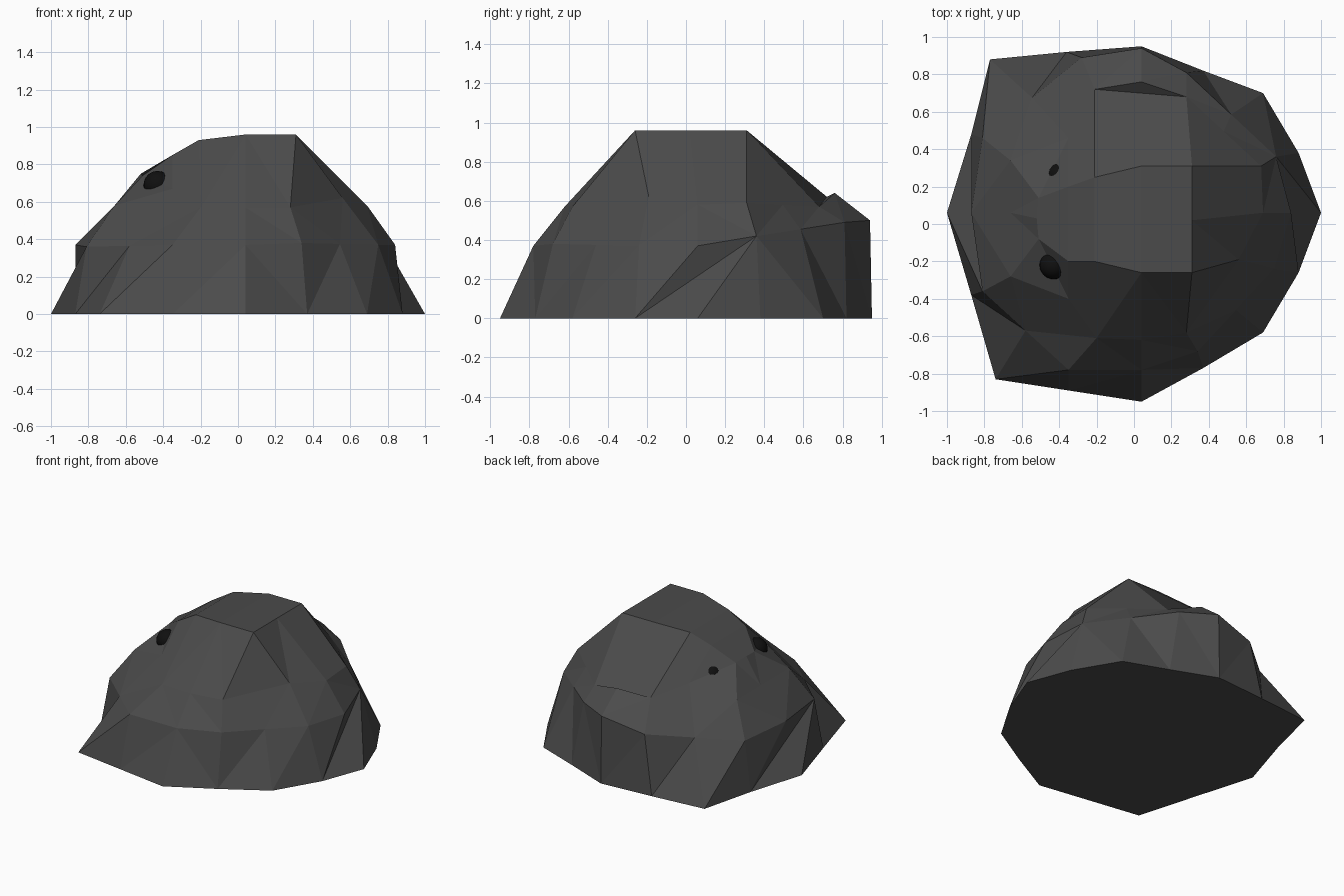
import bpy, bmesh
from mathutils import Vector

if "Cube" in bpy.data.objects:
    bpy.data.objects.remove(bpy.data.objects["Cube"])


def material(name, grey):
    m = bpy.data.materials.new(name)
    m.diffuse_color = (grey, grey, grey, 1)
    m.use_nodes = True
    m.node_tree.nodes["Principled BSDF"].inputs["Base Color"].default_value = m.diffuse_color
    return m


def ring(points):
    """Closed 16-point ring; None becomes the midpoint of its neighbours."""
    n = len(points)
    return [Vector(p) if p else (Vector(points[i - 1]) + Vector(points[(i + 1) % n])) / 2
            for i, p in enumerate(points)]


# Cross-section rings, from the ground up, starting at the front left corner
base = ring([(x, y, 0) for x, y in [
    (-.74, -.83), (-.35, -.89), (.04, -.95), (.37, -.77), (.69, -.58), (.88, -.26),
    (1, .06), (.88, .38), (.69, .70), (.37, .82), (.04, .95), (-.36, .92),
    (-.77, .88), (-.87, .48), (-1, .06), (-.87, -.38)]])
low = ring([
    None, (-.35, -.78, .37), (.04, -.78, .37), (.34, -.68, .38), None, (.75, -.24, .37),
    (.84, .06, .37), (.76, .36, .42), None, (.28, .81, .49), (.04, .94, .50),
    (-.28, .89, .43), None, (-.81, .46, .36), (-.87, .06, .37), (-.81, -.36, .36)])
high = ring([
    (-.35, -.40, .67), (-.20, -.61, .57), (.04, -.62, .57), (.28, -.58, .57), None,
    (.56, -.19, .62), (.69, .06, .58), (.68, .31, .59), None, (.28, .68, .57),
    (.04, .76, .64), (-.21, .72, .62), (-.35, .46, .67), (-.66, .34, .58),
    (-.66, .06, .58), (-.66, -.28, .58)])
fr, br = (.31, -.26, .96), (.31, .31, .96)
crown = ring([
    (-.35, -.20, .85), (-.21, -.20, .93), (.04, -.26, .96), fr, fr, fr,
    (.31, .02, .96), br, br, br, (.04, .31, .96), (-.21, .25, .93),
    (-.35, .20, .85), (-.51, .14, .74), (-.52, .03, .75), (-.51, -.08, .74)])

bm = bmesh.new()
cache = {}


def vert(p):
    key = tuple(round(c, 4) for c in p)
    if key not in cache:
        cache[key] = bm.verts.new(p)
    return cache[key]


def face(*pts):
    vs = list(dict.fromkeys(vert(p) for p in pts))
    if len(vs) > 2:
        bm.faces.new(vs)


N = 16
# Skirt: plain panels, with a folded panel group on each side
for i in range(N):
    j = (i + 1) % N
    if i in (5, 13):
        k = (i + 2) % N
        face(base[i], low[j], low[i])
        face(base[i], low[k], low[j])
        face(base[i], base[j], low[k])
        face(base[j], base[k], low[k])
    elif i not in (6, 14):
        face(base[i], base[j], low[j], low[i])

# Middle and upper bands
for i in range(N):
    j = (i + 1) % N
    face(low[i], low[j], high[j], high[i])
    if i not in (9, 10):
        face(high[i], high[j], crown[j], crown[i])
# Flat back panel with a small ledge under it
face(high[9], high[11], crown[11], crown[10], crown[9])
face(high[9], high[10], high[11])

# Crown strips and underside
face(crown[15], crown[0], crown[12], crown[13], crown[14])
face(crown[0], crown[1], crown[11], crown[12])
face(crown[1], crown[2], crown[10], crown[11])
face(crown[2], crown[3], crown[6], crown[9], crown[10])
face(*reversed(base))
bmesh.ops.triangulate(bm, faces=[f for f in bm.faces if len(f.verts) == 4])
bmesh.ops.recalc_face_normals(bm, faces=bm.faces)

mesh = bpy.data.meshes.new("rock_body")
bm.to_mesh(mesh)
bm.free()
body = bpy.data.objects.new("rock_body", mesh)
bpy.context.collection.objects.link(body)
mesh.materials.append(material("dark_stone", .07))

# Eyes set in the two hollows
black = material("eye_black", .005)
for name, pos in (("eye_front", (-.43, -.22, .69)), ("eye_back", (-.39, .26, .67))):
    bpy.ops.mesh.primitive_uv_sphere_add(segments=24, ring_count=12, radius=.075, location=pos)
    eye = bpy.context.object
    eye.name = name
    eye.data.materials.append(black)
    bpy.ops.object.shade_smooth()
